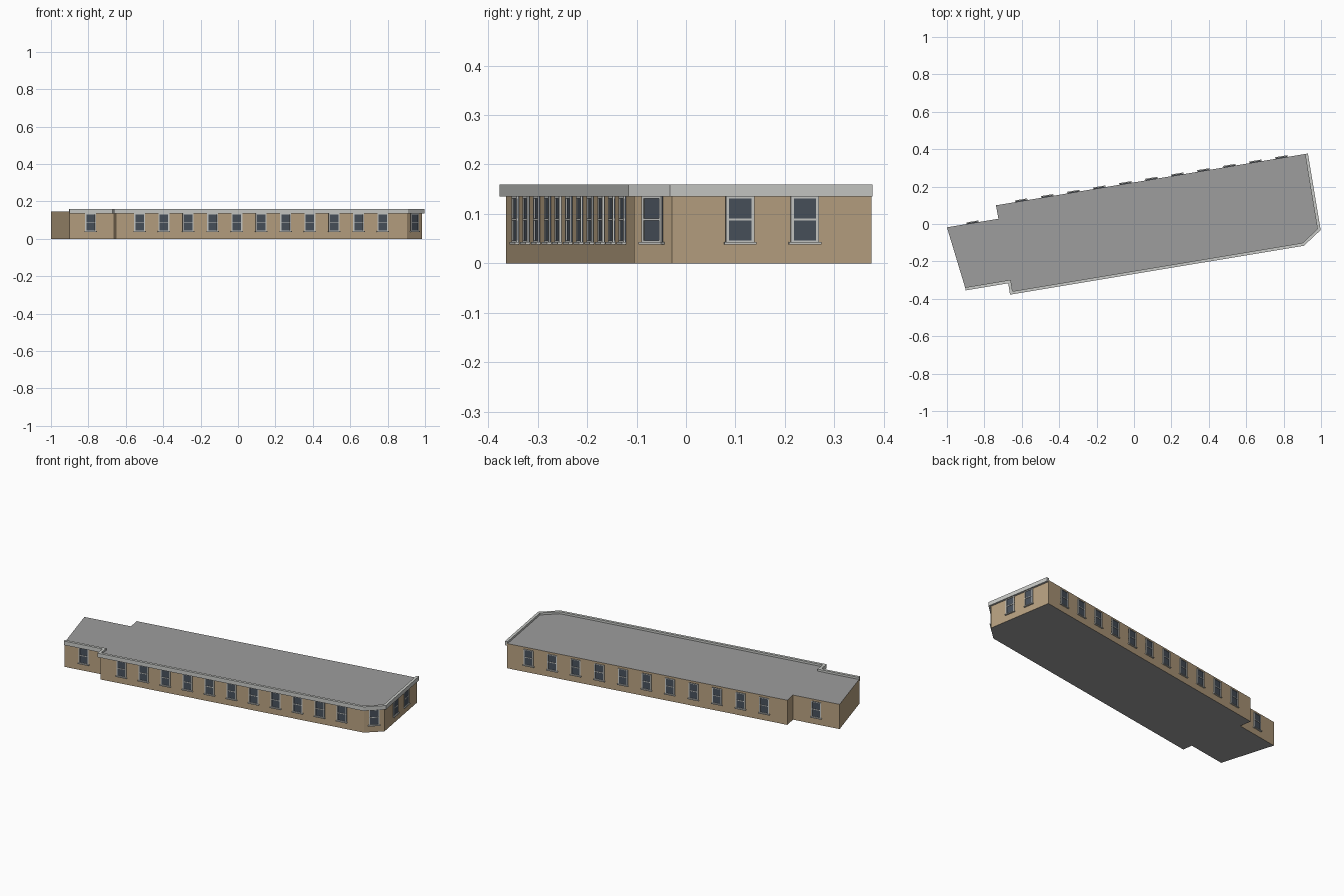
import bpy, bmesh
from mathutils import Vector, Matrix

if "Cube" in bpy.data.objects:
    bpy.data.objects.remove(bpy.data.objects["Cube"])


def material(name, rgb):
    m = bpy.data.materials.new(name)
    m.diffuse_color = (*rgb, 1)
    m.use_nodes = True
    m.node_tree.nodes["Principled BSDF"].inputs["Base Color"].default_value = m.diffuse_color
    return m


WALL = material("tan wall", (0.48, 0.36, 0.22))
ROOF = material("grey roof", (0.34, 0.34, 0.34))
TRIM = material("pale trim", (0.58, 0.59, 0.57))
GLASS = material("dark glass", (0.065, 0.082, 0.105))

# Footprint corners, counter-clockwise from the front left
A, B, C, D, E, F, G, H, I = [Vector(p) for p in (
    (-0.902, -0.343), (-0.662, -0.303), (-0.653, -0.364), (0.903, -0.105),
    (0.985, -0.028), (0.918, 0.375), (-0.738, 0.10), (-0.725, 0.028), (-1.0, -0.018))]
WALL_TOP = 0.147


def finish(name, bm, mats):
    bmesh.ops.recalc_face_normals(bm, faces=bm.faces)
    me = bpy.data.meshes.new(name)
    bm.to_mesh(me)
    bm.free()
    for m in mats:
        me.materials.append(m)
    ob = bpy.data.objects.new(name, me)
    bpy.context.collection.objects.link(ob)
    return ob


def normal(p, q):
    d = (q - p).normalized()
    return Vector((d.y, -d.x))


# Building body: walls with a flat roof and underside
bm = bmesh.new()
base = bm.faces.new([bm.verts.new((p.x, p.y, 0)) for p in (A, B, C, D, E, F, G, H, I)])
top = bmesh.ops.extrude_face_region(bm, geom=[base], use_keep_orig=True)["geom"]
bmesh.ops.translate(bm, vec=(0, 0, WALL_TOP), verts=[v for v in top if isinstance(v, bmesh.types.BMVert)])
bm.normal_update()
for f in bm.faces:
    f.material_index = 1 if abs(f.normal.z) > 0.5 else 0
finish("building_body", bm, [WALL, ROOF])


# Cornice: rectangular section swept with mitred corners along the street sides
def offset_path(path, dist):
    out = []
    for i, p in enumerate(path):
        n1 = normal(path[max(i - 1, 0)], path[max(i, 1)])
        last = len(path) - 1
        n2 = normal(path[min(i, last - 1)], path[min(i + 1, last)])
        out.append(p + (n1 + n2) * dist / (1 + n1.dot(n2)))
    return out


path = [A, B, C, D, E, F]
bm = bmesh.new()
rings = [[bm.verts.new((p.x, p.y, z)) for p, z in ((i, 0.135), (o, 0.135), (o, 0.159), (i, 0.159))]
         for i, o in zip(offset_path(path, -0.004), offset_path(path, 0.012))]
for r, s in zip(rings, rings[1:]):
    for k in range(4):
        bm.faces.new((r[k], s[k], s[(k + 1) % 4], r[(k + 1) % 4]))
bm.faces.new(rings[0])
bm.faces.new(rings[-1])
finish("cornice", bm, [TRIM])


# Sash windows: (width, height, depth out from wall, z centre, x centre, material)
W, Z0, Z1 = 0.058, 0.042, 0.135
PARTS = [
    (W, Z1 - Z0, 0.0025, (Z0 + Z1) / 2, 0, 1),       # glass
    (0.006, Z1 - Z0, 0.005, (Z0 + Z1) / 2, -W / 2 + 0.003, 0),
    (0.006, Z1 - Z0, 0.005, (Z0 + Z1) / 2, W / 2 - 0.003, 0),
    (W, 0.004, 0.005, Z1 - 0.002, 0, 0),             # head
    (W, 0.004, 0.005, 0.089, 0, 0),                  # meeting rail
    (W, 0.004, 0.005, Z0 + 0.002, 0, 0),             # bottom rail
    (W + 0.008, 0.005, 0.009, 0.0405, 0, 0),         # sill
]


def windows(name, p, q, fractions):
    bm = bmesh.new()
    n = normal(p, q)
    d = (q - p).normalized()
    for t in fractions:
        c = p.lerp(q, t)
        place = Matrix(((d.x, n.x, 0, c.x), (d.y, n.y, 0, c.y), (0, 0, 1, 0), (0, 0, 0, 1)))
        for w, h, out, z, x, mat in PARTS:
            box = Matrix.Translation((x, out / 2, z)) @ Matrix.Diagonal((w, out, h, 1))
            verts = bmesh.ops.create_cube(bm, size=1, matrix=place @ box)["verts"]
            for f in {f for v in verts for f in v.link_faces}:
                f.material_index = mat
    finish(name, bm, [TRIM, GLASS])


windows("front_windows", C, D, [0.081 + 0.0836 * k for k in range(11)])
windows("front_wing_window", A, B, [0.47])
windows("corner_window", D, E, [0.5])
windows("right_windows", E, F, [0.34, 0.665])
windows("back_windows", F, G, [0.078 + 0.084 * k for k in range(11)])
windows("back_wing_window", H, I, [0.5])
